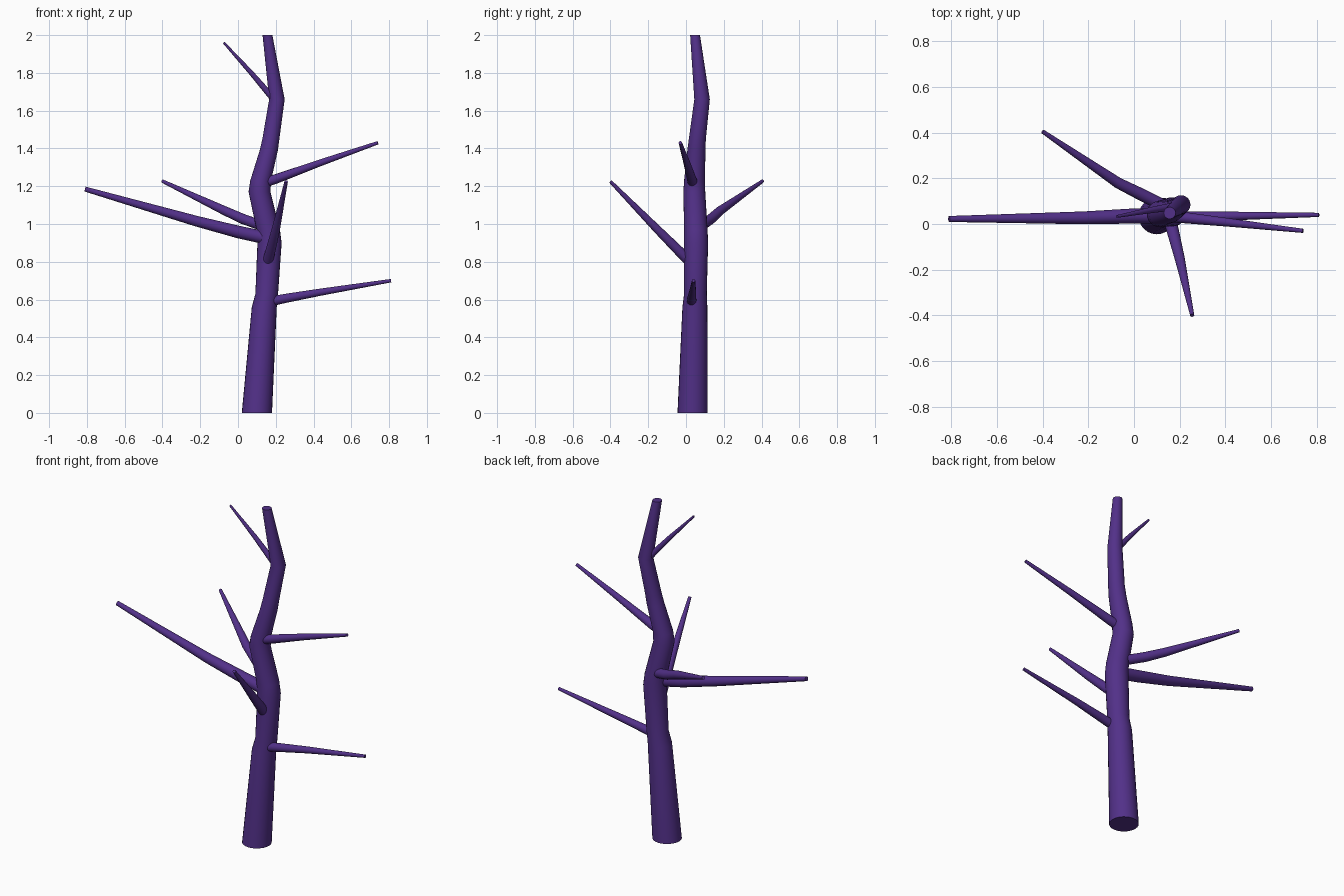
import bpy, bmesh, math
from mathutils import Vector

SIDES = 24
bark = bpy.data.materials.new("purple_bark")
bark.diffuse_color = (0.085, 0.03, 0.25, 1)


def limb(name, pts, flat=False):
    """Tapered capped tube through (x, y, z, radius) points."""
    bm = bmesh.new()
    centres = [Vector(p[:3]) for p in pts]
    rings = []
    for i, c in enumerate(centres):
        a, b = centres[max(i - 1, 0)], centres[min(i + 1, len(pts) - 1)]
        axis = Vector((0, 0, 1)) if flat else (b - a).normalized()
        u = axis.cross(Vector((0, 1, 0)) if flat else Vector((0, 0, 1))).normalized()
        v = axis.cross(u)
        ring = []
        for k in range(SIDES):
            t = 2 * math.pi * k / SIDES
            ring.append(bm.verts.new(c + pts[i][3] * (u * math.cos(t) + v * math.sin(t))))
        rings.append(ring)
    for r, s in zip(rings, rings[1:]):
        for k in range(SIDES):
            n = (k + 1) % SIDES
            bm.faces.new((r[k], r[n], s[n], s[k]))
    bm.faces.new(rings[0][::-1])
    bm.faces.new(rings[-1])
    bmesh.ops.recalc_face_normals(bm, faces=bm.faces)
    me = bpy.data.meshes.new(name)
    bm.to_mesh(me)
    bm.free()
    me.materials.append(bark)
    ob = bpy.data.objects.new(name, me)
    bpy.context.collection.objects.link(ob)
    bpy.context.view_layer.objects.active = ob
    ob.select_set(True)
    bpy.ops.object.shade_smooth_by_angle(angle=math.radians(35))
    ob.select_set(False)


# Trunk, with level rings
limb("trunk", [
    (0.10, 0.035, 0.00, 0.080), (0.139, 0.047, 0.56, 0.066),
    (0.152, 0.050, 0.63, 0.060), (0.167, 0.053, 0.90, 0.064),
    (0.160, 0.052, 0.97, 0.062), (0.114, 0.044, 1.17, 0.058),
    (0.120, 0.045, 1.23, 0.055), (0.163, 0.055, 1.39, 0.048),
    (0.174, 0.060, 1.45, 0.045), (0.206, 0.085, 1.66, 0.041),
    (0.156, 0.048, 2.00, 0.026)], flat=True)

# Side branches
limb("low_right_branch", [(0.17, 0.03, 0.59, 0.026), (0.25, 0.03, 0.606, 0.024),
                          (0.43, 0.035, 0.638, 0.019), (0.81, 0.04, 0.70, 0.009)])
limb("long_left_branch", [(0.14, 0.035, 0.928, 0.034), (0.0, 0.035, 0.958, 0.033),
                          (-0.22, 0.027, 1.015, 0.028), (-0.81, 0.022, 1.185, 0.013)])
limb("back_branch", [(0.13, 0.08, 0.99, 0.027), (0.03, 0.13, 1.025, 0.027),
                     (-0.07, 0.18, 1.07, 0.024), (-0.40, 0.405, 1.227, 0.009)])
limb("front_branch", [(0.157, 0.02, 0.80, 0.028), (0.175, -0.05, 0.87, 0.026),
                      (0.20, -0.15, 0.97, 0.022), (0.255, -0.40, 1.225, 0.009)])
limb("high_right_branch", [(0.14, 0.035, 1.22, 0.027), (0.20, 0.03, 1.238, 0.025),
                           (0.43, 0.005, 1.322, 0.018), (0.74, -0.03, 1.43, 0.009)])
limb("top_twig", [(0.19, 0.08, 1.66, 0.018), (0.07, 0.06, 1.80, 0.013),
                  (-0.075, 0.033, 1.96, 0.006)])
